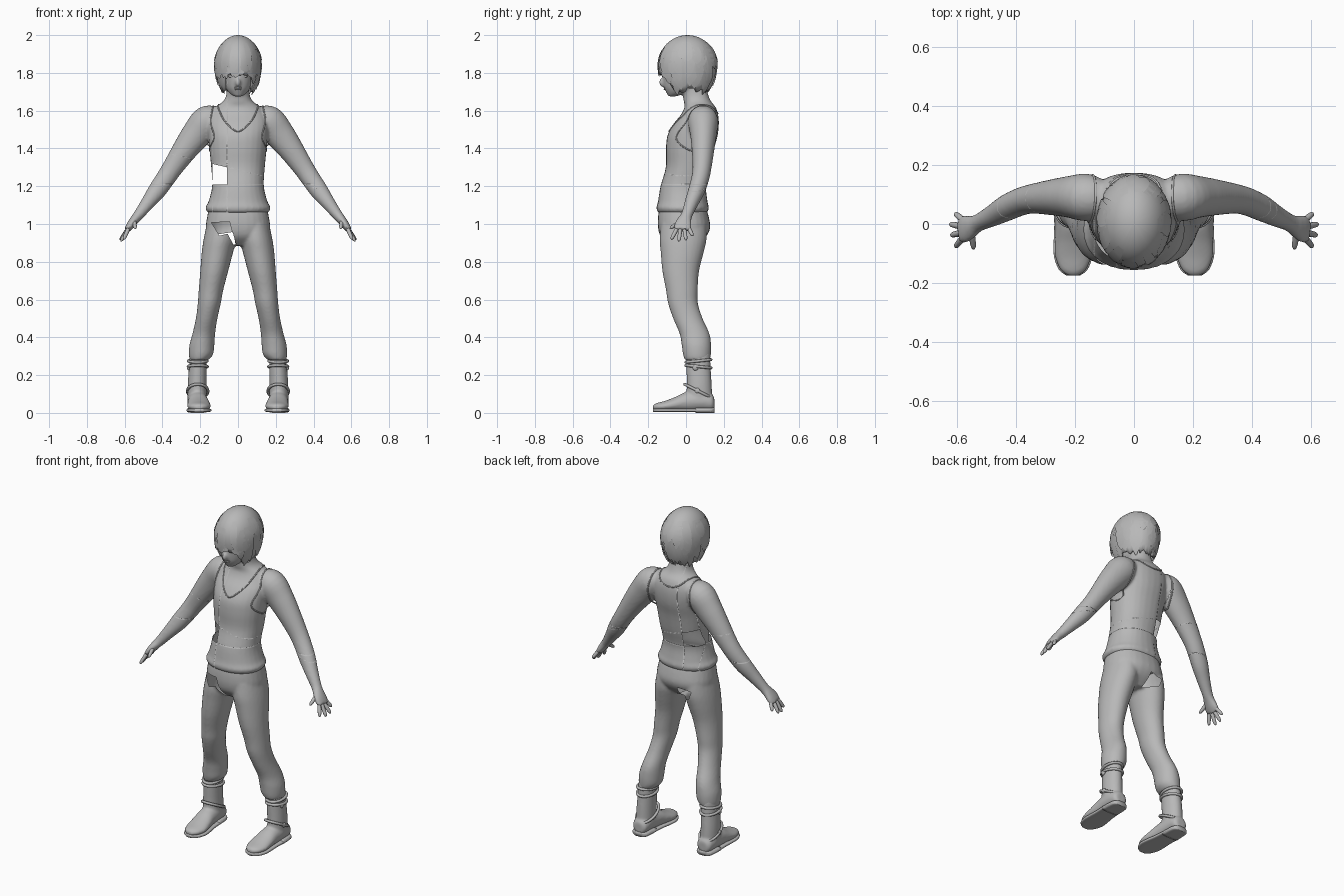
import bpy, bmesh, math, random
from mathutils import Vector, Matrix
from mathutils.bvhtree import BVHTree

if "Cube" in bpy.data.objects:
    bpy.data.objects.remove(bpy.data.objects["Cube"])
random.seed(4)
X, Y, Z = Vector((1, 0, 0)), Vector((0, 1, 0)), Vector((0, 0, 1))

grey = bpy.data.materials.new("plain grey")
grey.use_nodes = True
grey.diffuse_color = (.48, .48, .48, 1)
grey.node_tree.nodes["Principled BSDF"].inputs["Base Color"].default_value = grey.diffuse_color


def spline(rows, steps=4):
    """Smoothly fill in between rows of numbers."""
    rows, out = [Vector(r) for r in rows], []
    for i in range(len(rows) - 1):
        a, b = rows[max(i - 1, 0)], rows[i]
        c, d = rows[i + 1], rows[min(i + 2, len(rows) - 1)]
        for t in (k / steps for k in range(steps)):
            out.append((b * 2 + (c - a) * t + (a * 2 - b * 5 + c * 4 - d) * t**2
                        + (b * 3 - a - c * 3 + d) * t**3) * .5)
    return out + [rows[-1]]


def upright(rows, s=1):
    """Level rings from rows of z, x, y, half width, half depth."""
    return [(Vector((s * x, y, z)), X * rx, Y * ry) for z, x, y, rx, ry in spline(rows)]


def lengthwise(rows, s=1):
    """Foot rings from rows of y, x, z, half width, half height."""
    return [(Vector((s * x, y, z)), X * rx, Z * rz) for y, x, z, rx, rz in spline(rows)]


def limb(rows, s=1):
    """Rings square to a path, from rows of x, y, z, thickness, depth."""
    rows = spline(rows)
    pts = [Vector((s * r[0], r[1], r[2])) for r in rows]
    rings = []
    for i, r in enumerate(rows):
        t = pts[min(i + 1, len(pts) - 1)] - pts[max(i - 1, 0)]
        u = t.cross(Y).normalized()
        rings.append((pts[i], u * r[3], u.cross(t).normalized() * r[4]))
    return rings


def loft(bm, rings, power=2, n=28):
    def bend(v):
        return math.copysign(abs(v) ** (2 / power), v)
    loops = []
    for c, u, v in rings:
        angles = (math.tau * k / n for k in range(n))
        loops.append([bm.verts.new(c + u * bend(math.cos(a)) + v * bend(math.sin(a))) for a in angles])
    for p, q in zip(loops, loops[1:]):
        for k in range(n):
            bm.faces.new((p[k], p[k - 1], q[k - 1], q[k]))
    bm.faces.new(loops[0])
    bm.faces.new(loops[-1])


def blob(bm, place, size):
    bmesh.ops.create_uvsphere(bm, u_segments=16, v_segments=10, radius=1,
                              matrix=Matrix.LocRotScale(Vector(place), None, Vector(size)))


def make(name, bm, voxel=0, fix=True):
    """Turn a bmesh into an object; a voxel size fuses its overlapping shells."""
    if fix:
        bmesh.ops.recalc_face_normals(bm, faces=bm.faces)
    me = bpy.data.meshes.new(name)
    bm.to_mesh(me)
    bm.free()
    ob = bpy.data.objects.new(name, me)
    bpy.context.collection.objects.link(ob)
    if voxel:
        mod = ob.modifiers.new("fuse", 'REMESH')
        mod.mode, mod.voxel_size = 'VOXEL', voxel
        mod = ob.modifiers.new("soften", 'SMOOTH')
        mod.factor, mod.iterations = .5, 4
        deps = bpy.context.evaluated_depsgraph_get()
        ob.data = bpy.data.meshes.new_from_object(ob.evaluated_get(deps))
        ob.modifiers.clear()
    ob.data.materials.clear()
    ob.data.materials.append(grey)
    for p in ob.data.polygons:
        p.use_smooth = True
    return ob


def cut(ob, outline, side):
    """Open a hole with a convex outline in x and z, on the front (-1) or back (1)."""
    bm = bmesh.new()
    bm.from_mesh(ob.data)
    edges = list(zip(outline, outline[1:] + outline[:1]))
    for (ax, az), (bx, bz) in edges:
        bmesh.ops.bisect_plane(bm, geom=bm.verts[:] + bm.edges[:] + bm.faces[:],
                               plane_co=(ax, 0, az), plane_no=(bz - az, 0, ax - bx))
    gone = []
    for f in bm.faces:
        c = f.calc_center_median()
        turns = [(bx - ax) * (c.z - az) - (bz - az) * (c.x - ax) > 0 for (ax, az), (bx, bz) in edges]
        if c.y * side > 0 and len(set(turns)) == 1:
            gone.append(f)
    bmesh.ops.delete(bm, geom=gone, context='FACES')
    bm.to_mesh(ob.data)
    bm.free()


def cord(name, pts, radius, tree=None):
    """Closed round cord, laid on a surface if one is given."""
    pts = spline(pts + pts[:1], 6)[:-1]
    if tree:
        pts = [tree.find_nearest(p)[0] for p in pts]
    cu = bpy.data.curves.new(name, 'CURVE')
    cu.dimensions, cu.bevel_depth, cu.bevel_resolution = '3D', radius, 2
    sp = cu.splines.new('POLY')
    sp.points.add(len(pts) - 1)
    sp.use_cyclic_u = True
    for q, p in zip(sp.points, pts):
        q.co = (*p, 1)
    cu.materials.append(grey)
    bpy.context.collection.objects.link(bpy.data.objects.new(name, cu))


# Head, neck, shirt and arms as one skin
bm = bmesh.new()
loft(bm, upright([
    (1.06, 0, -.018, .16, .13), (1.085, 0, -.018, .173, .139), (1.12, 0, -.017, .156, .131),
    (1.2, 0, -.014, .137, .121), (1.3, 0, .012, .142, .119), (1.4, 0, .022, .152, .128),
    (1.47, 0, .035, .158, .133), (1.53, 0, .054, .163, .12), (1.58, 0, .072, .15, .098),
    (1.62, 0, .074, .118, .082), (1.65, 0, .06, .078, .072), (1.69, 0, .05, .061, .066),
    (1.76, 0, .04, .058, .06)]), 2.2)
loft(bm, upright([
    (1.675, 0, -.075, .018, .02), (1.69, 0, -.055, .042, .046), (1.72, 0, -.03, .066, .086),
    (1.76, 0, -.015, .08, .107), (1.8, 0, 0, .09, .125), (1.86, 0, .005, .1, .135),
    (1.92, 0, .008, .085, .11), (1.96, 0, .008, .04, .05)]))
blob(bm, (0, -.124, 1.75), (.014, .02, .024))
for s in (-1, 1):
    loft(bm, limb([
        (.1, .085, 1.57, .055, .06), (.16, .09, 1.545, .084, .08), (.22, .092, 1.475, .079, .07),
        (.28, .09, 1.395, .067, .06), (.345, .085, 1.3, .055, .05), (.385, .075, 1.24, .051, .047),
        (.43, .055, 1.175, .048, .044), (.475, .03, 1.115, .038, .037), (.525, .005, 1.05, .028, .03),
        (.55, -.008, 1.02, .024, .038), (.57, -.016, .993, .021, .047), (.588, -.02, .968, .016, .044)], s))
body = make("body_with_shirt", bm, .008)
tree = BVHTree.FromPolygons([v.co for v in body.data.vertices], [p.vertices[:] for p in body.data.polygons])
for side in (-1, 1):
    cut(body, [(-.135, 1.21), (-.058, 1.21), (-.058, 1.3), (-.135, 1.318)], side)

# Shirt edges
cord("neckline", [(-.1, .07, 1.63), (-.075, -.03, 1.55), (0, -.08, 1.485), (.075, -.03, 1.55),
                  (.1, .07, 1.63), (.06, .16, 1.6), (0, .17, 1.585), (-.06, .16, 1.6)], .004, tree)
for s, label in ((-1, "right"), (1, "left")):
    cord(label + "_armhole", [(s * x, y, z) for x, y, z in (
        (.13, .08, 1.63), (.145, 0, 1.54), (.135, -.06, 1.46), (.15, 0, 1.4),
        (.155, .06, 1.39), (.15, .13, 1.45), (.14, .16, 1.55))], .004, tree)

# Eyes and lips
bm = bmesh.new()
for s in (-1, 1):
    blob(bm, (s * .036, -.106, 1.782), (.016, .008, .007))
blob(bm, (0, -.111, 1.722), (.023, .009, .004))
blob(bm, (0, -.109, 1.714), (.02, .009, .005))
make("eyes_and_lips", bm)

# Fingers and thumbs
for s, label in ((-1, "right"), (1, "left")):
    bm = bmesh.new()
    for base, tip in (((.58, .014, .978), (.606, .036, .937)), ((.585, -.008, .97), (.624, 0, .915)),
                      ((.585, -.03, .97), (.62, -.038, .908)), ((.582, -.05, .972), (.605, -.078, .918)),
                      ((.55, -.03, 1.015), (.543, -.085, .975))):
        a, b = Vector(base), Vector(tip)
        loft(bm, limb([(*a.lerp(b, t), r, r) for t, r in
                       ((0, .011), (.5, .0105), (.85, .0085), (1, .003))], s), n=10)
    make(label + "_fingers", bm)

# Trousers
bm = bmesh.new()
loft(bm, upright([(1.1, 0, -.018, .15, .12), (1.04, 0, -.014, .163, .134), (.98, 0, -.01, .171, .138),
                  (.93, 0, -.014, .16, .118), (.885, 0, -.015, .1, .07)]), 2.3)
for s in (-1, 1):
    loft(bm, upright([
        (1, .085, -.012, .08, .12), (.92, .096, -.015, .086, .124), (.85, .109, -.02, .083, .114),
        (.75, .126, -.028, .074, .097), (.65, .143, -.022, .065, .084), (.58, .152, -.016, .061, .079),
        (.5, .166, .01, .057, .078), (.42, .181, .045, .06, .079), (.36, .191, .055, .066, .078),
        (.31, .196, .058, .064, .074), (.28, .206, .06, .05, .066)], s))
trousers = make("trousers", bm, .008)
cut(trousers, [(-.14, 1.007), (-.098, .938), (-.03, .954), (-.045, 1.012)], -1)
cut(trousers, [(-.055, .948), (-.024, .89), (-.01, .893), (-.028, .957)], -1)
cut(trousers, [(-.11, .945), (-.09, .895), (-.012, .885), (-.025, .958)], 1)

# Boots with soles, straps and buckles
foot = [(.15, .216, .05, .025, .03), (.135, .216, .055, .045, .045), (.08, .216, .065, .052, .055),
        (0, .212, .058, .054, .052), (-.06, .208, .045, .06, .038), (-.11, .206, .036, .061, .028),
        (-.155, .206, .032, .044, .02), (-.175, .206, .03, .018, .012)]
for s, label in ((-1, "right"), (1, "left")):
    bm = bmesh.new()
    loft(bm, lengthwise(foot, s))
    loft(bm, upright([(.32, .21, .065, .044, .062), (.25, .212, .066, .047, .064),
                      (.15, .216, .07, .05, .066), (.06, .216, .07, .05, .07)], s))
    make(label + "_boot", bm, .007)
    bm = bmesh.new()
    loft(bm, lengthwise([(y, x, .014, rx + .004, .01) for y, x, z, rx, rz in foot], s), 4)
    loft(bm, lengthwise([(y, .216, .014, w, .014) for y, w in ((.152, .03), (.13, .05), (.05, .055))], s), 4)
    make(label + "_sole", bm)
    for part, z, tilt, rx, ry in (("upper_strap", .275, .1, .05, .066), ("lower_strap", .245, -.1, .051, .067),
                                  ("ankle_strap", .115, -.5, .055, .073)):
        turn = [math.tau * k / 12 for k in range(12)]
        cord(label + "_" + part, [(s * .213 + rx * math.cos(a), .066 + ry * math.sin(a),
                                   z + tilt * ry * math.sin(a)) for a in turn], .008)
    bm = bmesh.new()
    blob(bm, (s * .262, .05, .24), (.008, .016, .016))
    blob(bm, (s * .268, .06, .118), (.007, .014, .014))
    make(label + "_buckles", bm)


# Hair: a jagged cap with loose pointed locks over it
def hair_point(a, z, lift=0):
    drop = z - 1.85
    f = math.sqrt(max(0, 1 - (drop / (.15 if drop > 0 else .22)) ** 2))
    return Vector((math.sin(a) * (.12 + lift) * f, .008 - math.cos(a) * (.153 + lift) * f, z))


def hem(a):
    t = min(1, max(0, (math.cos(a) - .6) / .25))
    return 1.71 + .09 * t * t * (3 - 2 * t)


bm = bmesh.new()
columns, rows = 60, 14
strands = []
for k in range(columns):
    a = math.tau * k / columns
    end = hem(a) + random.uniform(-.018, .012)
    strands.append([bm.verts.new(hair_point(a, end + (2 - end) * math.cos(j / rows * math.pi / 2)))
                    for j in range(rows + 1)])
for k in range(columns):
    for j in range(rows):
        bm.faces.new((strands[k - 1][j], strands[k - 1][j + 1], strands[k][j + 1], strands[k][j]))
bmesh.ops.remove_doubles(bm, verts=bm.verts, dist=.0001)
cap = make("hair_cap", bm)
mod = cap.modifiers.new("thickness", 'SOLIDIFY')
mod.thickness, mod.offset = .012, -1

bm = bmesh.new()
for i in range(80):
    a, top = random.uniform(-math.pi, math.pi), random.uniform(1.8, 1.97)
    low = max(hem(a) - random.uniform(.005, .03), top - random.uniform(.08, .15))
    width, drift, last = random.uniform(.14, .24), random.uniform(-.2, .2), None
    for t, w in ((0, .8), (.2, 1), (.4, 1), (.6, .9), (.8, .7), (1, .12)):
        z, mid = top + (low - top) * t, a + drift * t
        row = [bm.verts.new(hair_point(mid + e * w * width, z, .003 + .005 * t)) for e in (-1, 0, 1)]
        if last:
            for e in (0, 1):
                bm.faces.new((last[e], row[e], row[e + 1], last[e + 1]))
        last = row
make("hair_locks", bm, fix=False)
